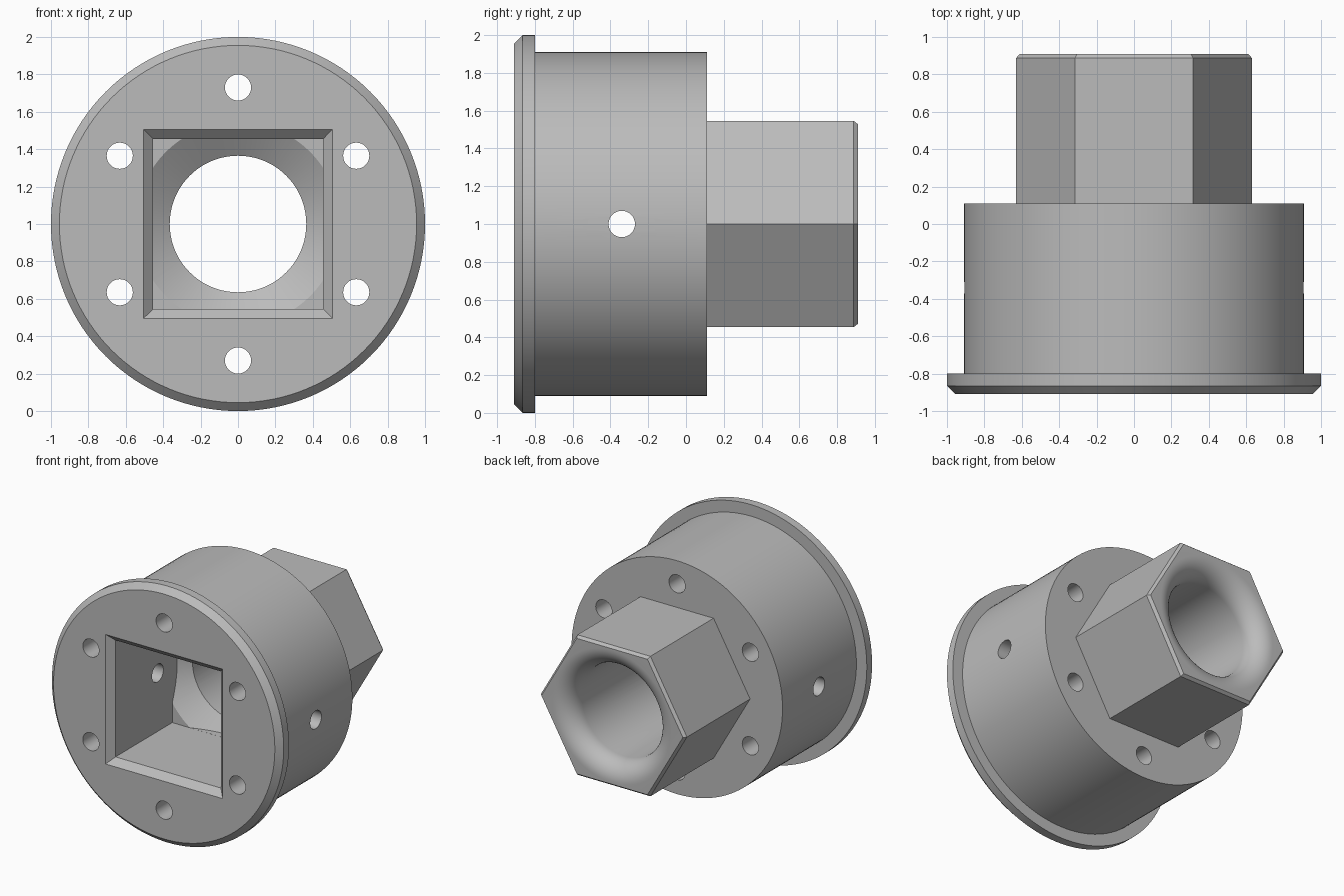
import bpy
import bmesh
import math

if "Cube" in bpy.data.objects:
    bpy.data.objects.remove(bpy.data.objects["Cube"], do_unlink=True)

steel = bpy.data.materials.new("plain grey")
steel.use_nodes = True
GREY = (0.5, 0.5, 0.5, 1.0)
steel.diffuse_color = GREY
steel.node_tree.nodes["Principled BSDF"].inputs["Base Color"].default_value = GREY


def stack(name, sides, rings, turn=0.0, offset=(0, 0, 1), spin=0.0):
    """Closed solid along y from (radius, y) rings."""
    bm = bmesh.new()
    loops = []
    for r, y in rings:
        angles = [turn + math.tau * i / sides for i in range(sides)]
        loops.append([bm.verts.new((r * math.cos(a), y, r * math.sin(a))) for a in angles])
    for low, high in zip(loops, loops[1:]):
        for i in range(sides):
            j = (i + 1) % sides
            bm.faces.new((low[i], low[j], high[j], high[i]))
    bm.faces.new(loops[0])
    bm.faces.new(loops[-1])
    bmesh.ops.recalc_face_normals(bm, faces=bm.faces)
    mesh = bpy.data.meshes.new(name)
    bm.to_mesh(mesh)
    bm.free()
    mesh.materials.append(steel)
    obj = bpy.data.objects.new(name, mesh)
    obj.location = offset
    obj.rotation_euler = (0, 0, spin)
    bpy.context.collection.objects.link(obj)
    return obj


def combine(target, tool, operation):
    """Apply a boolean and discard the tool."""
    bpy.context.view_layer.objects.active = target
    mod = target.modifiers.new(operation.lower(), 'BOOLEAN')
    mod.operation = operation
    mod.solver = 'EXACT'
    mod.object = tool
    bpy.ops.object.modifier_apply(modifier=mod.name)
    bpy.data.objects.remove(tool, do_unlink=True)


ROUND = 128
DIAG = math.sqrt(2)
FRONT, STEP, SHOULDER, BACK = -0.91, -0.80, 0.11, 0.91
POCKET, POCKET_END, BORE = 0.455, -0.16, 0.365

# Flanged barrel with a chamfered front rim
body = stack("flanged_socket_body", ROUND, [
    (0.955, FRONT), (1.0, FRONT + 0.045), (1.0, STEP), (0.91, STEP), (0.91, SHOULDER)])

# Hexagonal drive end
hexagon = stack("hex_drive", 6, [(0.63, 0.0), (0.63, BACK - 0.022), (0.61, BACK)])
combine(body, hexagon, 'UNION')

# Square pocket with a bevelled mouth
pocket = stack("pocket_cutter", 4, [
    ((POCKET + 0.10) * DIAG, FRONT - 0.05), (POCKET * DIAG, FRONT + 0.05),
    (POCKET * DIAG, POCKET_END)], math.pi / 4)
combine(body, pocket, 'DIFFERENCE')

# Conical floor, limited to the square outline
cone = stack("cone_cutter", ROUND, [
    (0.545, POCKET_END - 0.06), (0.545, POCKET_END), (BORE - 0.015, -0.03)])
limit = stack("cone_limit", 4, [
    ((POCKET - 0.0005) * DIAG, -0.5), ((POCKET - 0.0005) * DIAG, 0.3)], math.pi / 4)
combine(cone, limit, 'INTERSECT')
combine(body, cone, 'DIFFERENCE')

# Round bore flaring out at the back with a rounded lip
FLARE = 0.15
lip = []
for k in range(13):
    a = math.pi / 2 * k / 12
    lip.append((BORE + FLARE * (1 - math.cos(a)), BACK - FLARE * (1 - math.sin(a))))
bore = stack("bore_cutter", ROUND, [(BORE, -0.3)] + lip + [(BORE + FLARE, BACK + 0.05)])
combine(body, bore, 'DIFFERENCE')

# Six bolt holes through the flange and barrel
for k in range(6):
    a = math.pi / 2 + k * math.pi / 3
    place = (0.73 * math.cos(a), 0, 1 + 0.73 * math.sin(a))
    hole = stack("bolt_hole_cutter", 32, [(0.07, -1.0), (0.07, 0.3)], offset=place)
    combine(body, hole, 'DIFFERENCE')

# Cross pin hole from side to side
pin = stack("pin_hole_cutter", 32, [(0.07, -1.2), (0.07, 1.2)],
            offset=(0, -0.34, 1), spin=math.pi / 2)
combine(body, pin, 'DIFFERENCE')

# Smooth the round walls, keep the edges crisp
bpy.ops.object.select_all(action='DESELECT')
body.select_set(True)
bpy.context.view_layer.objects.active = body
bpy.ops.object.shade_smooth_by_angle(angle=math.radians(25))
